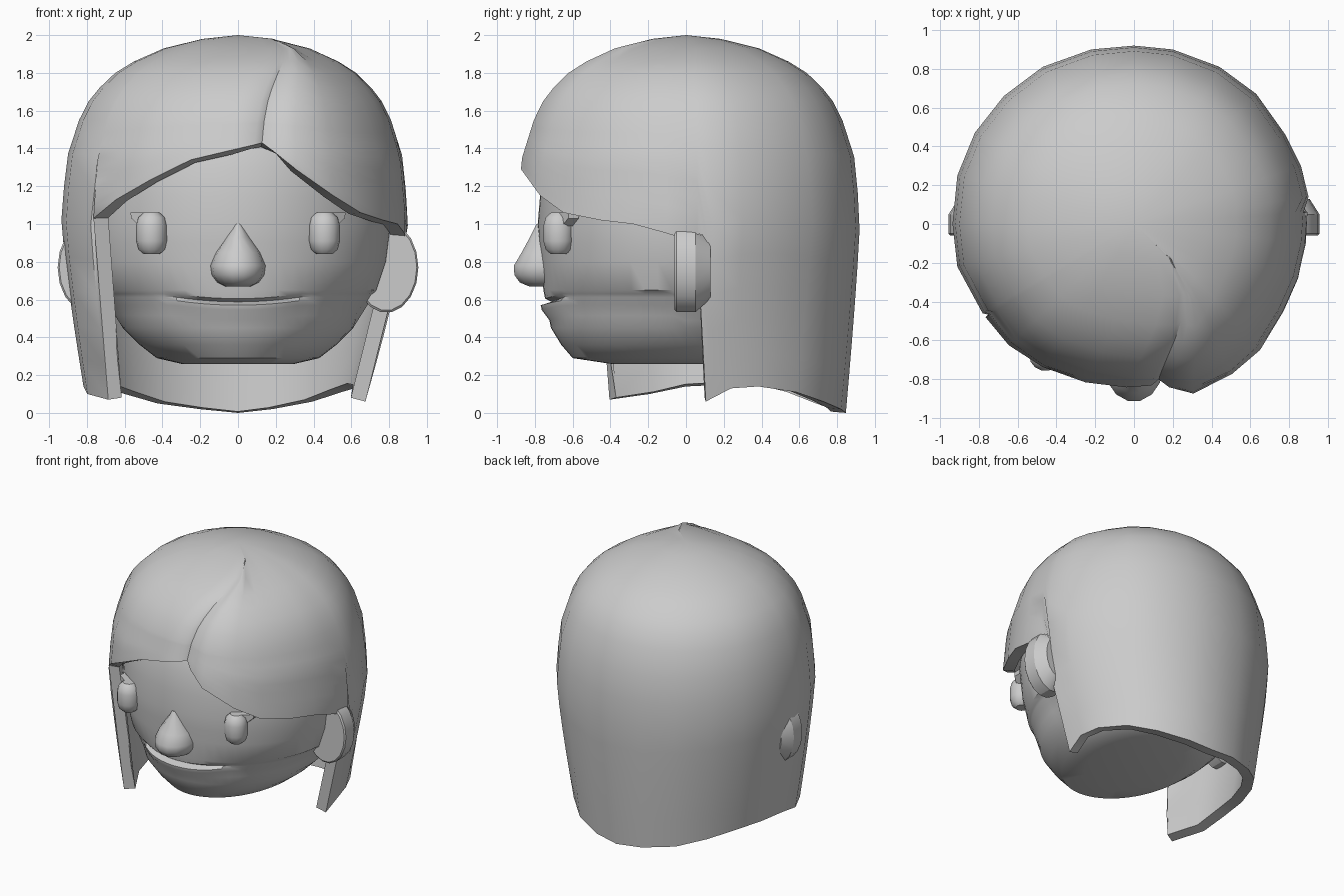
import bpy, bmesh, math

old = bpy.data.objects.get("Cube")
if old:
    bpy.data.objects.remove(old, do_unlink=True)

grey = bpy.data.materials.new("plain_grey")
grey.use_nodes = True
COLOUR = (0.6, 0.6, 0.6, 1)
grey.diffuse_color = COLOUR
grey.node_tree.nodes["Principled BSDF"].inputs["Base Color"].default_value = COLOUR


def interp(table, z):
    """Linear lookup in rows of (key, value, ...), keys rising."""
    if z <= table[0][0]:
        return table[0][1:]
    for a, b in zip(table, table[1:]):
        if z <= b[0]:
            t = (z - a[0]) / (b[0] - a[0])
            return tuple(p + (q - p) * t for p, q in zip(a[1:], b[1:]))
    return table[-1][1:]


def ellipse(cx, cy, rx, ry, n):
    turns = [2 * math.pi * i / n for i in range(n)]
    return [(cx + rx * math.cos(a), cy + ry * math.sin(a)) for a in turns]


def loft(name, rings, open_shell=0.0, angle=35):
    """Join closed rings from top to bottom; cap the ends, or thicken an open shell."""
    bm = bmesh.new()
    rows = [[bm.verts.new(p) for p in ring] for ring in rings]
    n = len(rows[0])
    for up, low in zip(rows, rows[1:]):
        for i in range(n):
            j = (i + 1) % n
            bm.faces.new((up[i], low[i], low[j], up[j]))
    if open_shell:
        pole = bm.verts.new((0, 0, 2))
        for i in range(n):
            bm.faces.new((pole, rows[0][i], rows[0][(i + 1) % n]))
    else:
        bm.faces.new(rows[0])
        bm.faces.new(rows[-1][::-1])
        bmesh.ops.recalc_face_normals(bm, faces=bm.faces)
    mesh = bpy.data.meshes.new(name)
    bm.to_mesh(mesh)
    bm.free()
    obj = bpy.data.objects.new(name, mesh)
    bpy.context.collection.objects.link(obj)
    mesh.materials.append(grey)
    bpy.ops.object.select_all(action='DESELECT')
    obj.select_set(True)
    bpy.context.view_layer.objects.active = obj
    if open_shell:
        mod = obj.modifiers.new("thickness", 'SOLIDIFY')
        mod.thickness = open_shell
        mod.offset = -1
        bpy.ops.object.modifier_apply(modifier=mod.name)
    bpy.ops.object.shade_smooth_by_angle(angle=math.radians(angle))
    return obj


# Head: rows of height, half width, half depth
HEAD = [(0.26, 0.3, 0.4), (0.29, 0.43, 0.6), (0.36, 0.52, 0.66), (0.45, 0.61, 0.715),
        (0.65, 0.735, 0.755), (0.8, 0.785, 0.77), (1.0, 0.81, 0.785), (1.3, 0.79, 0.76),
        (1.55, 0.69, 0.67), (1.75, 0.48, 0.48), (1.85, 0.2, 0.2)]
# Mouth: rows of height and push out of the face
MOUTH = {0.49: 0, 0.545: 0.03, 0.57: 0.03, 0.588: -0.03, 0.605: 0}
heights = sorted([row[0] for row in HEAD] + list(MOUTH) + [0.9, 1.15], reverse=True)
rings = []
for z in heights:
    rx, ry = interp(HEAD, z)
    ring = []
    for x, y in ellipse(0, 0, rx, ry, 64):
        lift = 0
        if z in MOUTH and y < 0:
            fade = max(0, 1 - (x / 0.36) ** 4)
            y -= MOUTH[z] * fade
            lift = 0.025 * min(1, (x / 0.33) ** 2)
        ring.append((x, y, z + lift))
    rings.append(ring)
loft("head", rings)

# Nose: rows of height, half width, reach forward
NOSE = [(1.0, 0.02, 0.05), (0.93, 0.065, 0.085), (0.85, 0.12, 0.13), (0.78, 0.148, 0.172),
        (0.73, 0.14, 0.17), (0.69, 0.11, 0.14), (0.67, 0.07, 0.09)]
loft("nose", [[(x, y, z) for x, y in ellipse(0, -0.743, w, d, 14)] for z, w, d in NOSE])

# Eyes, lashes and ears on both sides
EYE = [(1.06, 0.5), (1.035, 0.85), (0.99, 1), (0.91, 1), (0.865, 0.85), (0.84, 0.5)]
LASH = [(0.47, 1.06), (0.57, 1.06), (0.565, 1.03), (0.52, 0.99), (0.47, 0.99)]
EAR = [(-0.06, 0.95), (-0.05, 1), (0.05, 1), (0.13, 0.7)]
for s, side in ((1, "left"), (-1, "right")):
    loft(side + "_eye", [[(s * x, y, z) for x, y in ellipse(0.457, -0.675, 0.083 * k, 0.082 * k, 14)]
                         for z, k in EYE])
    loft(side + "_lash", [[(s * x, y - (x - 0.57) * -0.7, z) for x, z in LASH]
                          for y in (-0.62, -0.565)])
    loft(side + "_ear", [[(s * x, y, z) for x, z in ellipse(0.785, 0.77, 0.17 * k, 0.24 * k, 18)]
                         for y, k in EAR], angle=25)

# Hair: columns of plan position, rim height and taper below the ears
HAIR = [
    (0.9, 0.14, 0.06, 0.27), (0.86, 0.3, 0.13, 0.24), (0.78, 0.46, 0.14, 0.2),
    (0.63, 0.67, 0.11, 0.15), (0.44, 0.81, 0.06, 0.11), (0.2, 0.9, 0.02, 0.09),
    (0, 0.92, 0, 0.08), (-0.22, 0.9, 0.02, 0.08), (-0.47, 0.81, 0.05, 0.1),
    (-0.67, 0.66, 0.1, 0.12), (-0.82, 0.47, 0.14, 0.14), (-0.91, 0.25, 0.15, 0.15),
    (-0.935, 0, 0.14, 0.15), (-0.91, -0.22, 0.1, 0.14), (-0.78, -0.46, 0.07, 0.13),
    (-0.765, -0.48, 1.03, 0), (-0.65, -0.63, 1.13, 0), (-0.48, -0.75, 1.23, 0),
    (-0.26, -0.84, 1.34, 0), (-0.05, -0.88, 1.39, 0), (0.08, -0.88, 1.42, 0),
    (0.12, -0.85, 1.43, 0), (0.18, -0.88, 1.39, 0), (0.31, -0.895, 1.29, 0),
    (0.51, -0.78, 1.15, 0), (0.65, -0.65, 1.06, 0), (0.77, -0.45, 1.02, 0),
    (0.845, -0.28, 1, 0), (0.885, -0.1, 0.95, 0.1), (0.895, 0.06, 0.9, 0.2)]
DOME = [(1.05, 1), (1.35, 0.97), (1.55, 0.9), (1.65, 0.845), (1.72, 0.785), (1.8, 0.695),
        (1.86, 0.59), (1.93, 0.42), (1.98, 0.2)]
dome_heights = [row[0] for row in DOME if row[0] > 1.5][::-1]
STEPS = 8


def hair_point(column, row):
    x, y, rim, taper = column
    if row < len(dome_heights):
        z = dome_heights[row]
    else:
        t = (row - len(dome_heights) + 1) / STEPS
        z = dome_heights[-1] + (rim - dome_heights[-1]) * t
    scale = interp(DOME, z)[0]
    if z < 1:
        scale -= taper * (1 - z) ** 1.2
    # Sweep the parting sideways as it climbs to the crown
    sweep = 0
    if y < 0 and scale < 1:
        sweep = 1.1 * scale * (1 - scale) ** 1.5 * math.exp(-((x - 0.12) / 0.4) ** 2)
    return (x * scale + sweep, y * scale, z)


loft("hair", [[hair_point(c, r) for c in HAIR] for r in range(len(dome_heights) + STEPS)],
     open_shell=0.08, angle=40)
